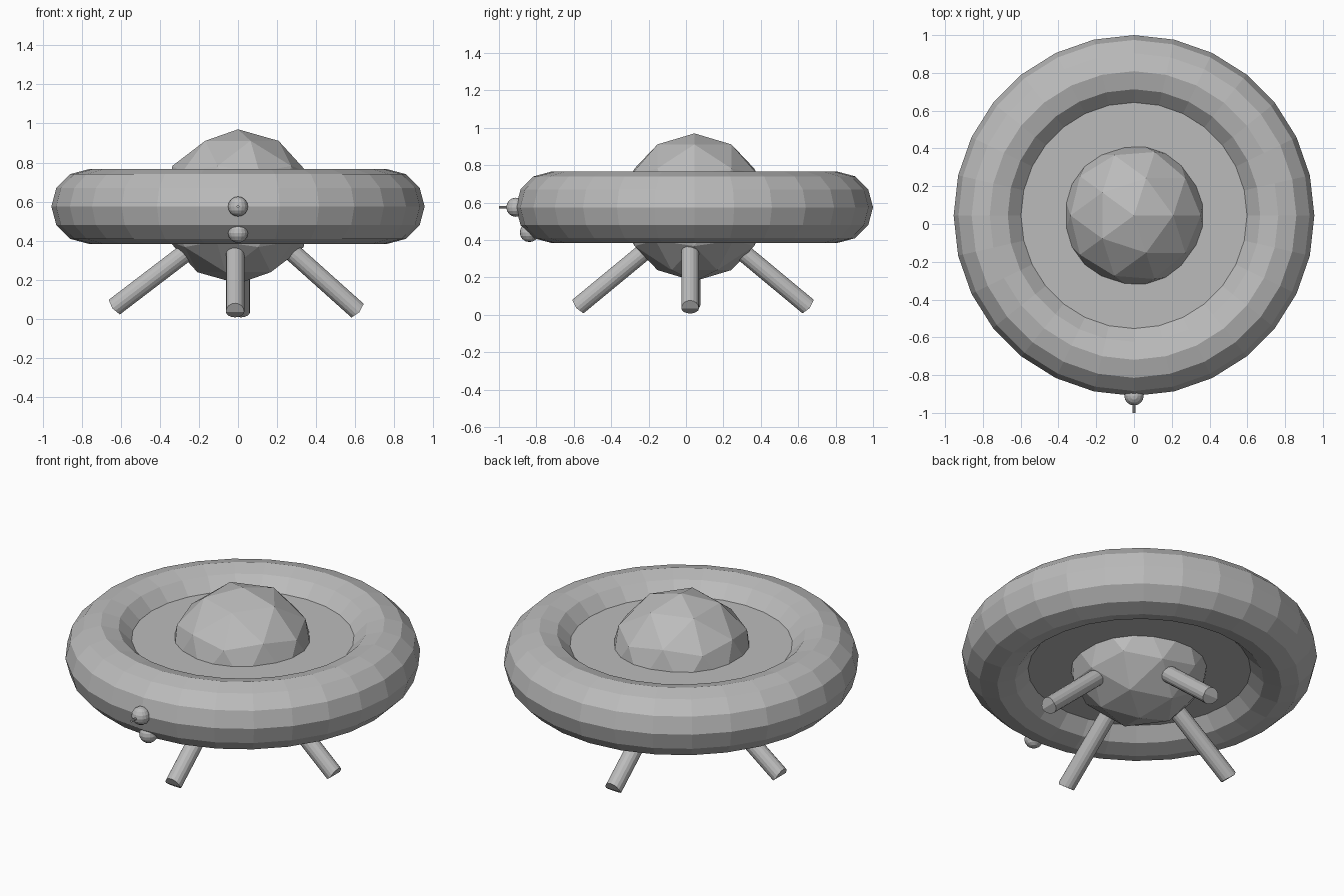
import bpy, bmesh, math
from mathutils import Vector

if "Cube" in bpy.data.objects:
    bpy.data.objects.remove(bpy.data.objects["Cube"])

CY, CZ = 0.045, 0.575      # centre of the saucer

grey = bpy.data.materials.new("plain grey")
grey.diffuse_color = (0.5, 0.5, 0.5, 1)
grey.use_nodes = True
grey.node_tree.nodes["Principled BSDF"].inputs["Base Color"].default_value = grey.diffuse_color


def finish(name):
    ob = bpy.context.object
    ob.name = name
    ob.data.materials.append(grey)
    return ob


# Saucer rim
bpy.ops.mesh.primitive_torus_add(location=(0, CY, CZ), major_radius=0.764, minor_radius=0.191,
                                 major_segments=28, minor_segments=12)
finish("saucer_rim")

# Flat deck closing the middle of the rim
bpy.ops.mesh.primitive_cylinder_add(vertices=32, radius=0.63, depth=0.19, location=(0, CY, CZ))
finish("deck")

# Faceted cabin ball
bpy.ops.mesh.primitive_ico_sphere_add(subdivisions=2, radius=0.395, location=(0, CY, CZ))
finish("cabin")


# Splayed legs with a slightly wedge-shaped foot
def leg(name, start, end, r=0.047, n=16, bulge=0.012):
    a, b = Vector(start), Vector(end)
    d = (b - a).normalized()
    side = d.cross(Vector((0, 0, 1))).normalized()
    up = side.cross(d)
    bm = bmesh.new()
    top, foot = [], []
    for i in range(n):
        t = 2 * math.pi * i / n
        off = side * math.cos(t) * r + up * math.sin(t) * r
        top.append(bm.verts.new(a + off))
        foot.append(bm.verts.new(b + off + d * bulge * (1 - abs(math.sin(t)))))
    for i in range(n):
        j = (i + 1) % n
        bm.faces.new((top[i], top[j], foot[j], foot[i]))
    bm.faces.new(top)
    h = n // 2
    bm.faces.new(foot[:h + 1])
    bm.faces.new(foot[h:] + foot[:1])
    bmesh.ops.recalc_face_normals(bm, faces=bm.faces)
    me = bpy.data.meshes.new(name)
    bm.to_mesh(me)
    bm.free()
    me.materials.append(grey)
    bpy.context.collection.objects.link(bpy.data.objects.new(name, me))


leg("right_leg", (0.24, 0.022, 0.375), (0.612, 0.022, 0.042))
leg("left_leg", (-0.24, 0.03, 0.36), (-0.633, 0.03, 0.06))
leg("front_leg", (-0.015, CY - 0.24, 0.36), (-0.015, -0.578, 0.044))
leg("back_leg", (0.015, CY + 0.24, 0.35), (0.015, 0.653, 0.044))

# Small lamps and probe on the front of the rim
for name, y, z in (("upper_lamp", -0.91, CZ), ("lower_lamp", -0.838, 0.44)):
    bpy.ops.mesh.primitive_uv_sphere_add(segments=16, ring_count=8, radius=0.051, location=(0, y, z))
    finish(name)
bpy.ops.mesh.primitive_cylinder_add(vertices=8, radius=0.007, depth=0.1, location=(0, -0.95, CZ),
                                    rotation=(math.pi / 2, 0, 0))
finish("probe")
